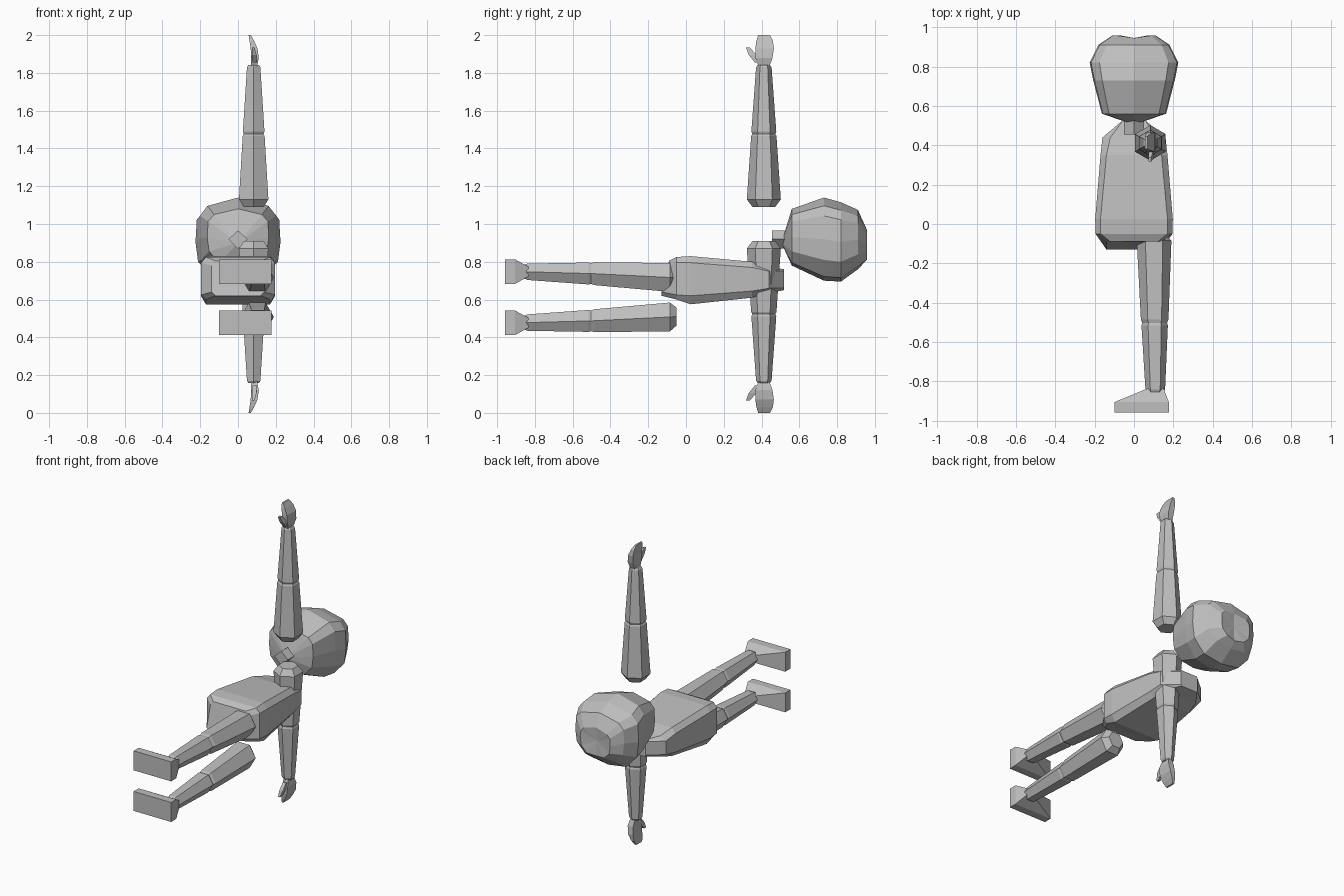
import bpy
import bmesh
from math import cos, sin, pi

cube = bpy.data.objects.get("Cube")
if cube:
    bpy.data.objects.remove(cube, do_unlink=True)

grey = bpy.data.materials.new("plain grey")
grey.use_nodes = True
colour = (0.52, 0.52, 0.52, 1)
grey.diffuse_color = colour
grey.node_tree.nodes["Principled BSDF"].inputs["Base Color"].default_value = colour


def loft(name, rings, start=None, end=None, mirror_z=None):
    """Skin closed rings; each end is a flat cap or a fan to a given point."""
    bm = bmesh.new()

    def add(p):
        x, y, z = p
        return bm.verts.new((x, y, z if mirror_z is None else 2 * mirror_z - z))

    rows = [[add(p) for p in ring] for ring in rings]
    n = len(rows[0])
    for a, b in zip(rows, rows[1:]):
        for i in range(n):
            j = (i + 1) % n
            bm.faces.new((a[i], a[j], b[j], b[i]))
    for row, tip in ((rows[0], start), (rows[-1], end)):
        if tip is None:
            bm.faces.new(row)
        else:
            v = add(tip)
            for i in range(n):
                bm.faces.new((row[i], row[(i + 1) % n], v))
    bmesh.ops.recalc_face_normals(bm, faces=bm.faces)
    mesh = bpy.data.meshes.new(name)
    bm.to_mesh(mesh)
    bm.free()
    mesh.materials.append(grey)
    obj = bpy.data.objects.new(name, mesh)
    bpy.context.collection.objects.link(obj)
    return obj


def symmetric(half):
    """Close a half outline (x >= 0) by reflecting it in x."""
    return half + [(-x, y, z) for x, y, z in reversed(half) if x > 0]


def box_x(y, x0, x1, z, hz):
    return [(x0, y, z - hz), (x1, y, z - hz), (x1, y, z + hz), (x0, y, z + hz)]


def box_z(z, x, hx, y0, y1):
    return [(x - hx, y0, z), (x + hx, y0, z), (x + hx, y1, z), (x - hx, y1, z)]


# Torso: bevelled box sections along y, with a slanted hip end
def torso_ring(y, w, wt, lo, side_lo, side_hi, hi, slant=0):
    return symmetric([(wt, y + slant, hi), (w, y + slant, side_hi),
                      (w, y, side_lo), (wt, y, lo)])


loft("torso", [
    torso_ring(-0.13, 0.14, 0.12, 0.62, 0.64, 0.78, 0.805, 0.04),
    torso_ring(-0.05, 0.195, 0.17, 0.60, 0.625, 0.795, 0.825),
    torso_ring(0.025, 0.197, 0.17, 0.575, 0.62, 0.795, 0.83),
    torso_ring(0.35, 0.17, 0.14, 0.61, 0.645, 0.77, 0.80),
    torso_ring(0.44, 0.16, 0.12, 0.635, 0.66, 0.75, 0.775),
    torso_ring(0.52, 0.065, 0.06, 0.65, 0.66, 0.75, 0.76)])


# Head: faceted rounded sections along y, with a shallow dent in the crown
def head_ring(y, w, lo, hi, dent=0):
    h = hi - lo
    return symmetric([(0, y - dent, hi), (0.78 * w, y, hi - 0.1 * h),
                      (0.97 * w, y, hi - 0.22 * h), (w, y, lo + 0.5 * h),
                      (0.94 * w, y, lo + 0.25 * h), (0.6 * w, y, lo + 0.05 * h),
                      (0, y - dent, lo)])


loft("head", [
    head_ring(0.56, 0.163, 0.78, 1.08),
    head_ring(0.73, 0.207, 0.70, 1.14),
    head_ring(0.82, 0.225, 0.695, 1.115),
    head_ring(0.91, 0.18, 0.76, 1.075),
    head_ring(0.957, 0.11, 0.80, 0.99, 0.012)],
    start=(0, 0.505, 0.90), end=(0, 0.94, 0.90))

# Neck stub: diamond prism
loft("neck", [[(0, y, 0.965), (0.05, y, 0.92), (0, y, 0.87), (-0.05, y, 0.92)]
              for y in (0.455, 0.56)])


# Hexagonal limb sections
def arm_ring(z, r):
    return [(0.083 + r * sin(k * pi / 3), 0.412 + r * cos(k * pi / 3), z)
            for k in range(6)]


def leg_ring(y, x, z, r):
    return [(x + r * cos(k * pi / 3), y, z + r * sin(k * pi / 3))
            for k in range(6)]


# Arms: the raised one and its reflection
for side, mz in (("raised", None), ("lowered", 1.0)):
    loft(side + "_upper_arm", [arm_ring(z, r) for z, r in (
        (1.09, 0.06), (1.13, 0.09), (1.465, 0.067), (1.478, 0.06))], mirror_z=mz)
    loft(side + "_forearm", [arm_ring(z, r) for z, r in (
        (1.475, 0.06), (1.49, 0.066), (1.83, 0.041), (1.843, 0.032))], mirror_z=mz)
    loft(side + "_hand", [
        box_z(1.83, 0.084, 0.016, 0.385, 0.44),
        box_z(1.88, 0.09, 0.02, 0.367, 0.458),
        box_z(1.93, 0.085, 0.018, 0.367, 0.465),
        box_z(1.97, 0.073, 0.012, 0.373, 0.46),
        box_z(2.0, 0.062, 0.006, 0.382, 0.445)], mirror_z=mz)
    loft(side + "_thumb", [
        box_z(1.855, 0.088, 0.012, 0.365, 0.40),
        box_z(1.895, 0.086, 0.012, 0.332, 0.372),
        box_z(1.935, 0.08, 0.007, 0.317, 0.338)], mirror_z=mz)

# Legs: the lower one and its reflection
for side, mz in (("lower", None), ("upper", 0.6125)):
    loft(side + "_thigh", [leg_ring(*p) for p in (
        (-0.05, 0.10, 0.51, 0.055), (-0.085, 0.102, 0.508, 0.088),
        (-0.485, 0.105, 0.488, 0.07), (-0.505, 0.105, 0.487, 0.062))], mirror_z=mz)
    loft(side + "_shin", [leg_ring(*p) for p in (
        (-0.50, 0.105, 0.487, 0.062), (-0.515, 0.105, 0.487, 0.067),
        (-0.84, 0.108, 0.478, 0.05), (-0.87, 0.108, 0.477, 0.035))], mirror_z=mz)
    loft(side + "_foot", [
        box_x(-0.958, -0.1, 0.177, 0.477, 0.065),
        box_x(-0.905, -0.1, 0.177, 0.477, 0.065),
        box_x(-0.835, 0.07, 0.15, 0.477, 0.026)], mirror_z=mz)
